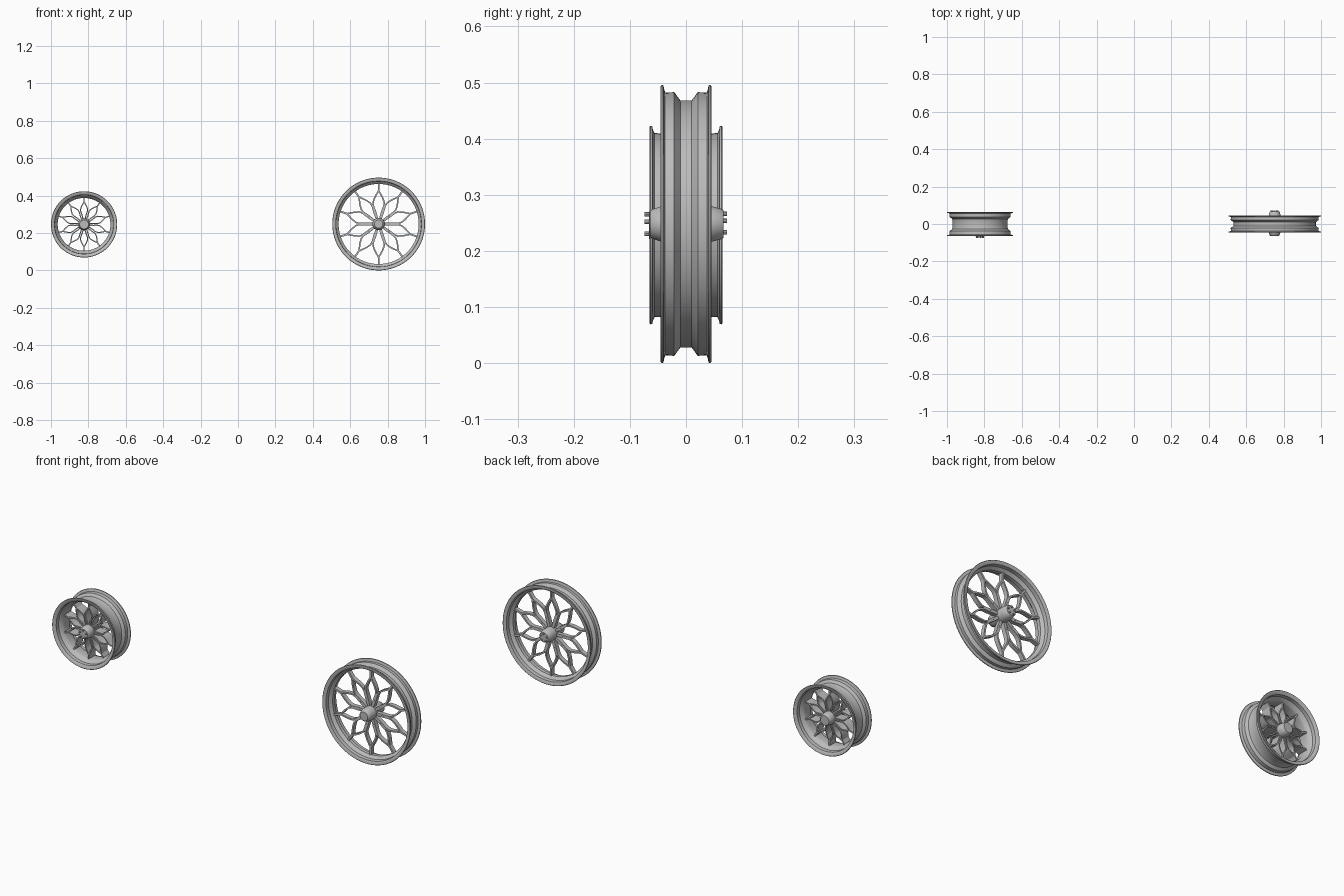
import bpy, bmesh, math
from mathutils import Matrix, Vector

cube = bpy.data.objects.get("Cube")
if cube:
    bpy.data.objects.remove(cube, do_unlink=True)

metal = bpy.data.materials.new("light_grey_metal")
metal.use_nodes = True
GREY = (0.5, 0.5, 0.5, 1)
metal.diffuse_color = GREY
metal.node_tree.nodes["Principled BSDF"].inputs["Base Color"].default_value = GREY


def finish(bm, name, centre):
    bmesh.ops.recalc_face_normals(bm, faces=bm.faces)
    mesh = bpy.data.meshes.new(name)
    bm.to_mesh(mesh)
    bm.free()
    mesh.materials.append(metal)
    ob = bpy.data.objects.new(name, mesh)
    ob.location = centre
    bpy.context.collection.objects.link(ob)
    bpy.ops.object.select_all(action='DESELECT')
    ob.select_set(True)
    bpy.context.view_layer.objects.active = ob
    bpy.ops.object.shade_smooth_by_angle(angle=math.radians(35))
    return ob


def lathe(name, centre, profile, closed, steps=96):
    """Spin (radius, y) points around the y axis."""
    bm = bmesh.new()
    vs = [bm.verts.new((r, y, 0)) for r, y in profile]
    pairs = list(zip(vs, vs[1:] + vs[:1])) if closed else list(zip(vs, vs[1:]))
    edges = [bm.edges.new(p) for p in pairs]
    bmesh.ops.spin(bm, geom=vs + edges, cent=(0, 0, 0), axis=(0, 1, 0),
                   angle=math.tau, steps=steps, use_merge=True)
    bmesh.ops.remove_doubles(bm, verts=bm.verts, dist=1e-5)
    return finish(bm, name, centre)


def ribbon(bm, path, thick, depth, turn):
    """Rectangular bar following (x, z) points, turned around the axle."""
    pts = [Vector(p) for p in path]
    rings = []
    for i, p in enumerate(pts):
        d = (pts[min(i + 1, len(pts) - 1)] - pts[max(i - 1, 0)]).normalized()
        n = Vector((-d.y, d.x)) * thick / 2
        corners = [(p + n, -1), (p + n, 1), (p - n, 1), (p - n, -1)]
        rings.append([bm.verts.new(turn @ Vector((q.x, s * depth / 2, q.y)))
                      for q, s in corners])
    for a, b in zip(rings, rings[1:]):
        for k in range(4):
            bm.faces.new((a[k], a[k - 1], b[k - 1], b[k]))
    bm.faces.new(rings[0])
    bm.faces.new(rings[-1])


def petals(name, centre, count, inner, rim, thick, depth):
    """Ring of pointed petals, each tied to the rim by a short bar."""
    bm = bmesh.new()
    span = rim - inner
    shape = [(0, 0.03), (0.2, 0.085), (0.38, 0.15), (0.48, 0.155),
             (0.6, 0.11), (0.72, 0.045), (0.8, 0.0)]
    for i in range(count):
        turn = Matrix.Rotation(math.tau * i / count, 3, 'Y')
        for side in (-1, 1):
            ribbon(bm, [(side * w * span, inner + t * span) for t, w in shape],
                   thick, depth, turn)
        ribbon(bm, [(0, inner + 0.77 * span), (0, rim)], thick * 1.2, depth, turn)
    return finish(bm, name, centre)


def bolts(name, centre, ring, y, count=5):
    bm = bmesh.new()
    for i in range(count):
        a = math.tau * i / count + math.pi / 2
        m = (Matrix.Translation((ring * math.cos(a), y, ring * math.sin(a)))
             @ Matrix.Rotation(math.pi / 2, 4, 'X'))
        bmesh.ops.create_cone(bm, cap_ends=True, segments=8, radius1=0.004,
                              radius2=0.004, depth=0.012, matrix=m)
    return finish(bm, name, centre)


def rim(name, centre, half):
    """Mirror half of the rim section (outside then inside) across y = 0."""
    outer, inside = half
    right = outer + inside
    left = [(r, -y) for r, y in reversed(right)]
    return lathe(name, centre, right + left, True)


big, small = (0.752, 0, 0.248), (-0.823, 0, 0.246)

# Large narrow wheel
rim("large_rim", big, (
    [(0.22, 0.010), (0.235, 0.021), (0.234, 0.037), (0.240, 0.039),
     (0.247, 0.040), (0.248, 0.043), (0.246, 0.045)],
    [(0.238, 0.045), (0.229, 0.041), (0.228, 0.022), (0.214, 0.009)]))
petals("large_spokes", big, 10, 0.026, 0.217, 0.008, 0.022)
lathe("large_hub", big, [(0, -0.064), (0.022, -0.064), (0.026, -0.061),
                         (0.033, -0.040), (0.033, 0.040), (0.027, 0.064),
                         (0.024, 0.067), (0, 0.067)], False, 48)
bolts("large_hub_bolts", big, 0.018, 0.067)

# Small wide wheel
rim("small_rim", small, (
    [(0.147, 0.018), (0.150, 0.028), (0.163, 0.038), (0.164, 0.056),
     (0.170, 0.059), (0.176, 0.060), (0.177, 0.063), (0.175, 0.065)],
    [(0.167, 0.064), (0.158, 0.058), (0.157, 0.040), (0.143, 0.026), (0.141, 0.018)]))
petals("small_spokes", small, 10, 0.024, 0.145, 0.006, 0.05)
lathe("small_hub", small, [(0, -0.066), (0.024, -0.066), (0.027, -0.063),
                           (0.032, -0.035), (0.032, 0.035), (0.027, 0.060),
                           (0.024, 0.063), (0, 0.063)], False, 48)
bolts("small_hub_bolts", small, 0.019, -0.068)
